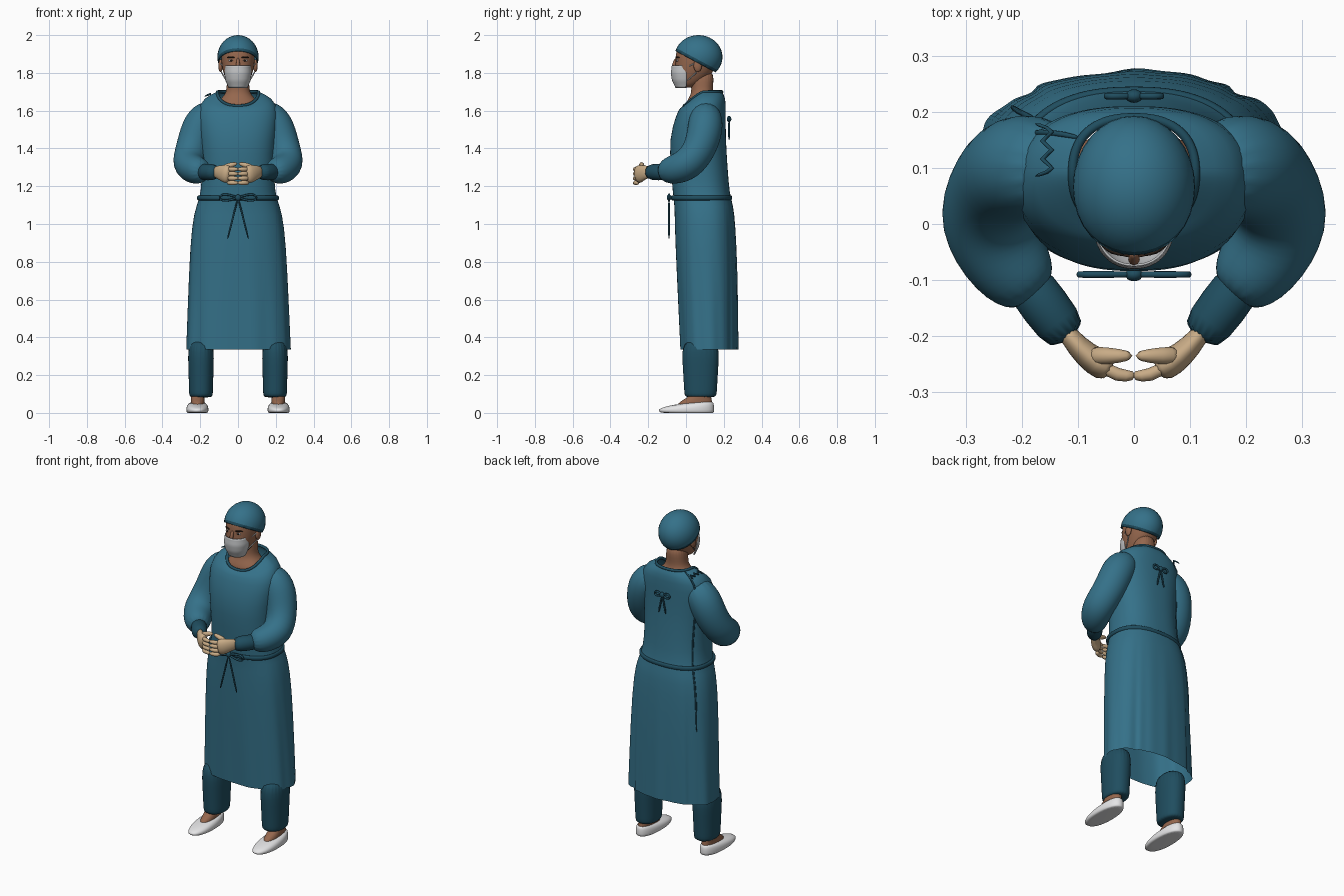
import bpy, bmesh
from math import sin, cos, pi, exp, copysign
from mathutils import Vector

cube = bpy.data.objects.get("Cube")
if cube:
    bpy.data.objects.remove(cube, do_unlink=True)


def material(name, *rgb):
    mat = bpy.data.materials.new(name)
    mat.use_nodes = True
    mat.diffuse_color = (*rgb, 1)
    shader = mat.node_tree.nodes["Principled BSDF"]
    shader.inputs["Base Color"].default_value = (*rgb, 1)
    shader.inputs["Roughness"].default_value = .7
    return mat


teal = material("teal cloth", .035, .165, .25)
dark = material("dark teal trim", .014, .075, .115)
skin = material("brown skin", .3, .135, .075)
glove = material("beige glove", .58, .41, .24)
paper = material("grey mask", .52, .53, .54)
white = material("white", .78, .78, .79)
brown = material("dark brown", .025, .015, .01)


def finish(name, bm, materials, smoothing=0):
    bmesh.ops.recalc_face_normals(bm, faces=bm.faces)
    for face in bm.faces:
        face.smooth = True
    mesh = bpy.data.meshes.new(name)
    bm.to_mesh(mesh)
    bm.free()
    part = bpy.data.objects.new(name, mesh)
    bpy.context.collection.objects.link(part)
    for mat in materials:
        mesh.materials.append(mat)
    if smoothing:
        modifier = part.modifiers.new("smooth", "SUBSURF")
        modifier.levels = modifier.render_levels = smoothing
    return part


def bridge(name, rings, mat, caps=True, loop=False, open_ring=False, smoothing=2):
    """Join a row of point rings into one surface."""
    bm = bmesh.new()
    rows = [[bm.verts.new(point) for point in ring] for ring in rings]
    sides = len(rows[0])
    pairs = list(zip(rows, rows[1:]))
    if loop:
        pairs.append((rows[-1], rows[0]))
    for low, high in pairs:
        for i in range(sides - open_ring):
            j = (i + 1) % sides
            bm.faces.new((low[i], low[j], high[j], high[i]))
    if caps and not loop:
        bm.faces.new(rows[0])
        bm.faces.new(rows[-1])
    return finish(name, bm, [mat], smoothing)


def oval(z, x, y, width, depth, sides=24, power=2.2, start=0, sweep=2 * pi):
    def squared(value):
        return copysign(abs(value) ** (2 / power), value)
    angles = [start + sweep * i / sides for i in range(sides)]
    return [Vector((x + width * squared(cos(a)), y + depth * squared(sin(a)), z)) for a in angles]


def tube(name, path, mat, sides=8, flat=1, up=(0, 0, 1), loop=False, smoothing=1):
    """Sweep a round section along (x, y, z, radius) points."""
    points = [Vector(step[:3]) for step in path]
    up, rings, last = Vector(up), [], len(points) - 1
    for i, point in enumerate(points):
        if loop:
            along = points[(i + 1) % len(points)] - points[i - 1]
        else:
            along = points[min(i + 1, last)] - points[max(i - 1, 0)]
        along.normalize()
        up = (up - along * up.dot(along)).normalized()
        across, radius = along.cross(up) * flat, path[i][3]
        turns = [2 * pi * k / sides for k in range(sides)]
        rings.append([point + radius * (up * sin(a) + across * cos(a)) for a in turns])
    return bridge(name, rings, mat, loop=loop, smoothing=smoothing)


def cord(name, points, radius=.006, mat=dark):
    return tube(name, [(*point, radius) for point in points], mat, sides=6, up=(.3, .8, .5))


def ball(name, place, size, mat):
    bm = bmesh.new()
    bmesh.ops.create_uvsphere(bm, u_segments=16, v_segments=10, radius=1)
    bmesh.ops.scale(bm, vec=size, verts=bm.verts)
    bmesh.ops.translate(bm, vec=place, verts=bm.verts)
    return finish(name, bm, [mat])


# Gown: rows of height, front, back and half width; folds deepen to the hem
def gown_ring(z, front, back, width):
    ring = oval(z, 0, (front + back) / 2, width, (back - front) / 2, sides=72, power=2.4)
    centre = sum(ring, Vector()) / len(ring)
    loose = max(0, 1.1 - z) / .75
    neckline = max(0, (z - 1.52) / .18) ** 2
    for i, point in enumerate(ring):
        angle = 2 * pi * i / len(ring)
        fold = .012 * sin(9 * angle + 1) + .01 * sin(14 * angle + 3 * z)
        for place, depth in ((.27, -.09), (.4, .03), (.5, .07), (.73, -.08)):
            fold += depth * exp(-((angle - place * pi) / .07) ** 2)
        point += (point - centre) * fold * loose
        point.z -= .075 * neckline * max(0, -sin(angle))
    return ring


gown_rings = [gown_ring(*row) for row in (
    (.335, -.03, .27, .275), (.75, -.05, .27, .26), (1, -.06, .26, .245), (1.1, -.06, .25, .22),
    (1.16, -.07, .23, .195), (1.3, -.08, .22, .19), (1.45, -.09, .21, .2), (1.6, -.05, .21, .22),
    (1.67, -.03, .21, .18), (1.7, -.01, .19, .11))]
bridge("gown", gown_rings, teal, caps=False, smoothing=1)
tube("collar_trim", [(*point, .009) for point in gown_rings[-1][::2]], dark, loop=True)
waist = oval(1.138, 0, .082, .21, .155, sides=48, power=2.4)
tube("waist_belt", [(*point, .014) for point in waist], dark, flat=.65, loop=True)

# Cord along the wrap edge, and the zigzag shoulder tie
cord("wrap_edge_cord", [ring[29] for ring in gown_rings[1:]])
cord("shoulder_tie", [(-.18 + .05 * (k % 2), .18 - .016 * k, 1.675 + .02 * (k % 2))
                      for k in range(7)])


# Tied bows at the waist and upper back
def bow(name, y, z, width, height, drop, spread):
    ball(name + "_knot", (0, y, z), (.016, .012, .016), dark)
    for s, side in sides:
        loop = [(s * width * sin(pi * k / 8), y, z + height * sin(pi * k / 4)) for k in range(9)]
        cord(f"{name}_loop_{side}", loop, radius=.007)
        tail = [(s * spread * t, y, z - drop * t) for t in (0, .5, 1)]
        cord(f"{name}_tail_{side}", tail)


sides = ((1, "left"), (-1, "right"))
bow("waist_bow", -.09, 1.14, width=.1, height=.018, drop=.23, spread=.058)
bow("back_bow", .228, 1.555, width=.05, height=.014, drop=.115, spread=.025)

for s, side in sides:
    def mirror(path):
        return [(s * x, *rest) for x, *rest in path]

    # Sleeve and cuff
    sleeve = mirror([(.12, .1, 1.62, .07), (.2, .11, 1.54, .1), (.24, .08, 1.4, .09),
                     (.27, .01, 1.31, .09), (.22, -.08, 1.28, .08), (.17, -.13, 1.28, .05)])
    tube("sleeve_" + side, sleeve, teal, sides=16, up=(0, 1, 0), smoothing=2)
    cuff = mirror([(.2, -.09, 1.275, .045), (.16, -.145, 1.275, .045), (.11, -.21, 1.275, .043)])
    tube("cuff_" + side, cuff, dark, sides=16)

    # Gloved hand, its fingertips meeting the other hand's
    palm = mirror([(.13, -.18, 1.275, .03), (.1, -.22, 1.275, .038),
                   (.07, -.245, 1.265, .05), (.04, -.26, 1.26, .05)])
    tube("palm_" + side, palm, glove, sides=12, flat=.55)
    for k in range(4):
        z = 1.29 - .024 * k
        finger = mirror([(.06, -.25, z, .012), (.03, -.272, z, .014), (-.005, -.27, z, .01)])
        tube(f"finger_{k + 1}_{side}", finger, glove)
    thumb = mirror([(.08, -.235, 1.29, .02), (.05, -.235, 1.31, .017), (0, -.235, 1.322, .01)])
    tube("thumb_" + side, thumb, glove)

    # Trouser leg, ankle and shoe
    leg = [oval(z, s * .196, .077, .06 + .03 * z, .08 + .06 * z) for z in (.08, .1, .25, .4)]
    bridge("trouser_leg_" + side, leg, dark)
    ankle = [oval(z, s * .213, y, .036, depth)
             for z, y, depth in ((.02, .04, .1), (.06, .05, .09), (.09, .08, .05), (.14, .09, .05))]
    bridge("ankle_" + side, ankle, skin)
    shoe = [oval(z, s * .215, .12 * (1 - grow), .06 * grow, .15 * grow)
            for z, grow in ((0, .8), (0, .97), (.025, 1), (.04, .9), (.052, .65))]
    for point in sum(shoe, []):
        point.z *= 1 + 2 * point.y
    bridge("shoe_" + side, shoe, white, smoothing=1)

    # Eye, brow, ear and mask straps
    ball("eye_" + side, (s * .036, -.046, 1.866), (.014, .006, .006), white)
    ball("iris_" + side, (s * .036, -.051, 1.866), (.006, .003, .006), brown)
    brow = mirror([(.016, -.055, 1.88), (.04, -.05, 1.886), (.06, -.034, 1.88)])
    cord("brow_" + side, brow, .005, brown)
    ball("ear_" + side, (s * .092, .062, 1.838), (.012, .022, .034), skin)
    ear_top = (.1, .065, 1.855)
    cord("upper_strap_" + side, mirror([(.066, 0, 1.825), (.088, .03, 1.845), ear_top]), .004, paper)
    cord("lower_strap_" + side, mirror([(.06, 0, 1.755), (.08, .045, 1.79), (.1, .075, 1.825),
                                        ear_top]), .004, paper)

# Neck, head and nose
neck = [oval(z, 0, .085, width, depth) for z, width, depth in (
    (1.59, .13, .09), (1.64, .12, .09), (1.68, .07, .06), (1.72, .058, .055), (1.82, .06, .07))]
bridge("neck", neck, skin)
head = [oval(z, 0, (front + back) / 2, width, (back - front) / 2)
        for z, front, back, width in (
            (1.72, -.05, .03, .03), (1.74, -.06, .08, .055), (1.8, -.062, .145, .079),
            (1.86, -.055, .17, .09), (1.93, -.055, .17, .09), (1.97, 0, .12, .05))]
bridge("head", head, skin)
tube("nose", [(0, -.05, 1.88, .008), (0, -.06, 1.855, .01), (0, -.066, 1.83, .014)],
     skin, up=(0, 1, 0))

# Pleated face mask wrapping the lower face
pleats = []
for k in range(7):
    grow = 1 - .02 * (k - 2) ** 2 - .04 * (k % 2)
    pleats.append(oval(1.84 - .02 * k, 0, 0, .074 * grow, .082 * grow, start=pi, sweep=1.05 * pi))
mask = bridge("face_mask", pleats, paper, caps=False, open_ring=True, smoothing=1)
mask.modifiers.new("thickness", "SOLIDIFY").thickness = .004

# Cap: a dome cut by a tilted plane, with a dark band at the rim
bm = bmesh.new()
bmesh.ops.create_uvsphere(bm, u_segments=32, v_segments=20, radius=1)
bmesh.ops.scale(bm, vec=(.109, .127, .116), verts=bm.verts)
bmesh.ops.translate(bm, vec=(0, .066, 1.884), verts=bm.verts)
tilt = Vector((0, .47, .88)).normalized()
rim = Vector((0, -.06, 1.918))
band = rim + tilt * .016
for level in (rim, band):
    bmesh.ops.bisect_plane(bm, geom=bm.verts[:] + bm.edges[:] + bm.faces[:], plane_co=level,
                           plane_no=tilt, clear_inner=level is rim)
for face in bm.faces:
    face.material_index = int((face.calc_center_median() - band).dot(tilt) < 0)
cap = finish("surgical_cap", bm, [teal, dark])
cap.modifiers.new("thickness", "SOLIDIFY").thickness = .006
